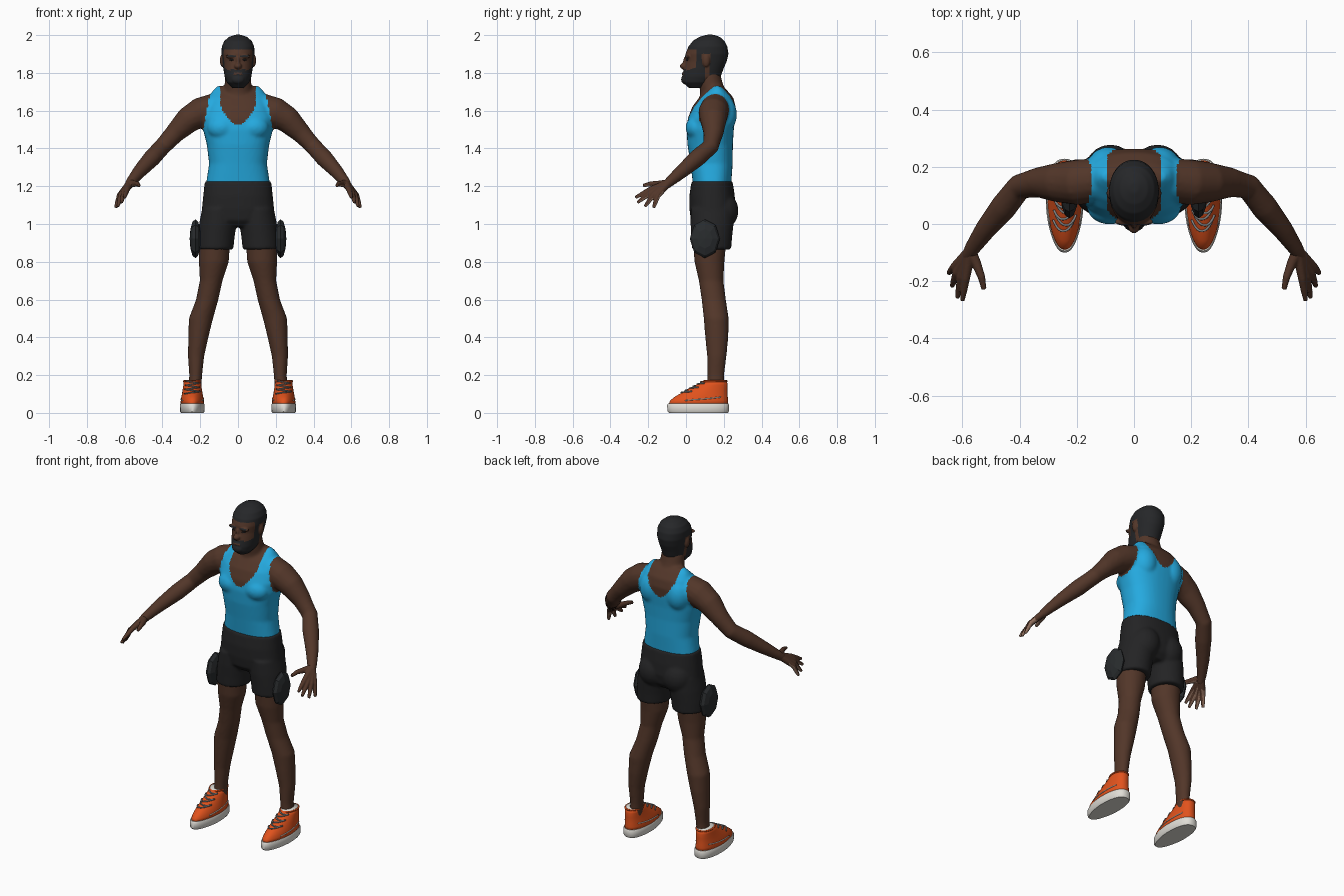
import bpy, bmesh, math
from mathutils import Vector, Matrix

if "Cube" in bpy.data.objects:
    bpy.data.objects.remove(bpy.data.objects["Cube"])


def material(name, *rgb):
    m = bpy.data.materials.new(name)
    m.use_nodes = True
    m.diffuse_color = (*rgb, 1)
    m.node_tree.nodes["Principled BSDF"].inputs["Base Color"].default_value = (*rgb, 1)
    return m


SKIN = material("dark skin", .085, .037, .022)
PALM = material("palm skin", .28, .16, .11)
BLUE = material("vest blue", .018, .4, .74)
BLACK = material("shorts black", .017, .017, .018)
HAIR = material("hair charcoal", .019, .02, .022)
PAD = material("pad charcoal", .022, .025, .027)
ORANGE = material("shoe orange", .75, .085, .012)
WHITE = material("sole white", .75, .73, .68)
GREY = material("lace grey", .22, .22, .22)


# ---- mesh helpers ----
def bridge(bm, loops):
    rows = [[bm.verts.new(p) for p in loop] for loop in loops]
    n = len(rows[0])
    for a, b in zip(rows, rows[1:]):
        for i in range(n):
            j = (i + 1) % n
            bm.faces.new((a[i], a[j], b[j], b[i]))
    bm.faces.new(rows[0][::-1])
    bm.faces.new(rows[-1])


def ring_point(t, x, y, z, rx, ry, e=2, taper=0):
    c, s = math.cos(t), math.sin(t)
    px = math.copysign(abs(c) ** (2 / e), c) * rx * (1 + taper * min(s, 0))
    return Vector((x + px, y + math.copysign(abs(s) ** (2 / e), s) * ry, z))


def loft(bm, rings, e=2, taper=0, n=40):
    bridge(bm, [[ring_point(math.tau * i / n, *r, e, taper) for i in range(n)] for r in rings])


def tube(bm, path, s=1, n=16):
    pts = [Vector((s * p[0], p[1], p[2])) for p in path]
    loops = []
    for i, p in enumerate(pts):
        d = (pts[min(i + 1, len(pts) - 1)] - pts[max(i - 1, 0)]).normalized()
        u = d.cross(Vector((.1, .3, 1))).normalized()
        v = d.cross(u)
        r = path[i][3]
        loops.append([p + r * (u * math.cos(math.tau * k / n) + v * math.sin(math.tau * k / n))
                      for k in range(n)])
    bridge(bm, loops)


def ball(bm, centre, size, u=20, v=12, turn=Matrix.Identity(4)):
    m = Matrix.Translation(centre) @ Matrix.Diagonal((*size, 1)) @ turn
    bmesh.ops.create_uvsphere(bm, u_segments=u, v_segments=v, radius=1, matrix=m)


def paint(mesh, mats, rule):
    for m in mats:
        mesh.materials.append(m)
    if rule:
        for p in mesh.polygons:
            p.material_index = rule(p.center, p.normal)


def finish(name, bm, mats, rule=None, voxel=0, smooth=3, flat=False):
    """Make the object; with a voxel size, fuse its overlapping volumes."""
    bmesh.ops.recalc_face_normals(bm, faces=bm.faces)
    ob = bpy.data.objects.new(name, bpy.data.meshes.new(name))
    bm.to_mesh(ob.data)
    bm.free()
    bpy.context.collection.objects.link(ob)
    if voxel:
        mod = ob.modifiers.new("fuse", 'REMESH')
        mod.mode, mod.voxel_size = 'VOXEL', voxel
        mod = ob.modifiers.new("soften", 'SMOOTH')
        mod.factor, mod.iterations = .5, smooth
        deps = bpy.context.evaluated_depsgraph_get()
        fused = bpy.data.meshes.new_from_object(ob.evaluated_get(deps))
        ob.modifiers.clear()
        ob.data = fused
        fused.materials.clear()
    paint(ob.data, mats, rule)
    ob.data.polygons.foreach_set("use_smooth", [not flat] * len(ob.data.polygons))
    return ob


SIDES = ((1, "left_"), (-1, "right_"))

# ---- body: torso, neck, arms and legs, with the vest as painted faces ----
bm = bmesh.new()
loft(bm, [(0, y, z, rx, ry) for z, y, rx, ry in (
    (1.15, .14, .165, .1), (1.22, .138, .168, .102), (1.32, .135, .153, .112),
    (1.42, .128, .165, .12), (1.5, .128, .185, .125), (1.56, .135, .19, .125),
    (1.62, .148, .175, .115), (1.67, .16, .155, .09), (1.71, .165, .13, .05),
    (1.73, .165, .11, .025))], e=2.4)
loft(bm, [(0, .15, 1.6, .09, .08), (0, .143, 1.7, .075, .068),
          (0, .13, 1.75, .07, .063), (0, .12, 1.8, .066, .06)])
for s, _ in SIDES:
    ball(bm, (s * .085, .06, 1.51), (.08, .062, .065))
    ball(bm, (s * .09, .195, 1.58), (.075, .075, .1))
    tube(bm, [(.08, .16, 1.63, .075), (.2, .145, 1.59, .08), (.265, .145, 1.55, .07),
              (.335, .145, 1.48, .053), (.4, .13, 1.41, .045), (.455, .06, 1.35, .047),
              (.52, -.02, 1.28, .037), (.565, -.085, 1.225, .028), (.585, -.12, 1.195, .022)], s)
    loft(bm, [(s * x, y, z, rx, ry) for x, y, z, rx, ry in (
        (.105, .13, 1, .085, .09), (.125, .125, .9, .083, .088), (.128, .124, .8, .079, .079),
        (.142, .133, .7, .06, .065), (.163, .147, .6, .059, .064), (.196, .16, .5, .064, .066),
        (.21, .163, .4, .053, .061), (.222, .163, .3, .043, .051),
        (.224, .158, .2, .034, .044), (.23, .155, .1, .034, .044))])


def vest(c, _):
    ax, front = abs(c.x), c.y < .15
    dip = c.z - (1.525 if front else 1.565)
    neck = dip > 0 and ax < .092 * min(1, math.sqrt(dip / .1))
    arm = ax > min(.2, .142 + .19 * (1.72 - c.z))
    return 0 if neck or arm or c.z < 1.1 else 1


finish("body", bm, [SKIN, BLUE], vest, voxel=.009, smooth=4)

# ---- shorts ----
bm = bmesh.new()
loft(bm, [(0, y, z, rx, ry) for z, y, rx, ry in (
    (1.225, .138, .176, .109), (1.15, .138, .184, .12), (1.08, .14, .191, .122),
    (1.02, .138, .17, .112), (.985, .138, .1, .08))], e=2.3)
for s, _ in SIDES:
    ball(bm, (s * .082, .188, 1.07), (.09, .09, .1))
    loft(bm, [(s * x, y, z, rx, ry) for x, y, z, rx, ry in (
        (.1, .14, 1.08, .09, .115), (.107, .138, 1, .099, .114),
        (.116, .136, .93, .098, .108), (.121, .135, .865, .096, .104))])
finish("shorts", bm, [BLACK], voxel=.009, smooth=3)

# ---- head with painted hair, brows and beard ----
bm = bmesh.new()
loft(bm, [(0, y, z, rx, ry) for z, y, rx, ry in (
    (1.72, .06, .032, .045), (1.75, .067, .06, .085), (1.78, .082, .071, .102),
    (1.82, .093, .077, .105), (1.86, .106, .081, .109), (1.9, .111, .087, .114),
    (1.94, .116, .086, .103), (1.97, .12, .072, .083), (1.99, .125, .048, .055),
    (2.002, .127, .015, .018))], e=2.1)
ball(bm, (0, -.01, 1.836), (.02, .023, .017))
ball(bm, (0, -.001, 1.858), (.011, .015, .03))
ball(bm, (0, -.004, 1.765), (.035, .022, .025))
ball(bm, (0, -.006, 1.795), (.028, .016, .012))
for s, _ in SIDES:
    ball(bm, (s * .035, .008, 1.887), (.033, .014, .01))
    ball(bm, (s * .083, .107, 1.865), (.013, .02, .034))


def hairline(c, _):
    ax, y, z = abs(c.x), c.y, c.z
    if ax > .081 and .085 < y < .13 and 1.825 < z < 1.9:
        return 0
    edge = 1.925 if y < .055 else 1.83 if y < .09 else 1.9 if y < .125 else 1.785
    beard = y < .1 and z < 1.812 + .3 * max(0, min(y, .09))
    tache = ax < .04 and 1.8 < z < 1.822 and y < .02
    nose = ax < .02 and z > 1.816
    lips = ax < .022 and 1.791 < z < 1.801 and y < 0
    brow = .013 < ax < .055 and 1.884 < z < 1.894 and y < .04
    return 1 if z > edge or brow or ((beard or tache) and not (nose or lips)) else 0


finish("head", bm, [SKIN, HAIR], hairline, voxel=.0045, smooth=3)

for s, side in SIDES:
    # ---- eyes ----
    bm = bmesh.new()
    ball(bm, (s * .032, .007, 1.869), (.014, .007, .005))
    finish(side + "eye", bm, [HAIR])

    # ---- hand: fingers and thumb fused into a palm ----
    bm = bmesh.new()
    wrist = (.572, -.095, 1.216, .021)
    for knuckle, tip in (((.588, -.19, 1.182), (.6, -.268, 1.14)),
                         ((.604, -.185, 1.167), (.617, -.258, 1.113)),
                         ((.619, -.17, 1.157), (.636, -.218, 1.092)),
                         ((.628, -.15, 1.15), (.648, -.172, 1.086))):
        tube(bm, [wrist, (*knuckle, .015), (*Vector(knuckle).lerp(tip, .55), .012), (*tip, .008)], s)
    tube(bm, [wrist, (.55, -.14, 1.213, .017), (.533, -.185, 1.213, .013),
              (.524, -.228, 1.203, .009)], s)
    lower = Vector((s * .3, .5, -.8))
    finish(side + "hand", bm, [SKIN, PALM],
           lambda c, n: int(n.dot(lower) > .5 and c.y < -.12), voxel=.004, smooth=2)

    # ---- hip pad ----
    bm = bmesh.new()
    ball(bm, (s * .226, .1, .922), (.03, .08, .103), 8, 6, Matrix.Rotation(math.pi / 2, 4, 'Y'))
    finish(side + "hip_pad", bm, [PAD], flat=True)

    # ---- shoe: sole, upper, laces and side stripes ----
    def shoe_rings(rows):
        return [(s * .242, (a + b) / 2, z, w, (b - a) / 2) for z, a, b, w in rows]

    bm = bmesh.new()
    loft(bm, shoe_rings([(0, -.09, .222, .06), (.008, -.098, .227, .065),
                         (.042, -.1, .228, .066), (.05, -.094, .224, .062)]), 2.5, .3)
    sole = finish(side + "shoe_sole", bm, [WHITE])
    sole.data.shade_smooth()

    upper = shoe_rings([(.04, -.092, .222, .063), (.065, -.085, .222, .061),
                        (.085, -.06, .221, .058), (.1, -.035, .22, .055),
                        (.122, .005, .22, .051), (.148, .055, .221, .047),
                        (.172, .095, .215, .044)])
    bm = bmesh.new()
    loft(bm, upper, 2.3, .25)
    finish(side + "shoe_upper", bm, [ORANGE, WHITE], lambda c, n: int(n.z > .9 and c.z > .165))

    def on_upper(z, angle, lift=1.03):
        for a, b in zip(upper, upper[1:]):
            if z <= b[2]:
                f = (z - a[2]) / (b[2] - a[2])
                x, y, _, rx, ry = (p + (q - p) * f for p, q in zip(a, b))
                return ring_point(math.radians(angle), x, y, z, rx * lift, ry * lift, 2.3, .25)

    bm = bmesh.new()
    for i in range(6):
        z, slant = .108 + i * .011, .006 * (-1) ** i
        tube(bm, [(*on_upper(z + slant * (a + 90) / 55, a), .0042)
                  for a in range(-145, -30, 10)], n=8)
    finish(side + "shoe_laces", bm, [GREY])

    bm = bmesh.new()
    for first, last in ((-25, 45), (205, 135)):
        tube(bm, [(*on_upper(.066 + .018 * k / 8, first + (last - first) * k / 8, 1.01), .003)
                  for k in range(9)], n=8)
    finish(side + "shoe_stripes", bm, [WHITE])

    # ---- collar trim around the ankle opening ----
    bm = bmesh.new()
    tube(bm, [(*on_upper(.168, a, 1), .005) for a in range(-60, 245, 15)], n=8)
    finish(side + "shoe_collar", bm, [ORANGE])

# ---- crisp edges on the soles ----
bpy.ops.object.select_all(action='DESELECT')
for _, side in SIDES:
    ob = bpy.data.objects[side + "shoe_sole"]
    ob.select_set(True)
    bpy.context.view_layer.objects.active = ob
bpy.ops.object.shade_smooth_by_angle(angle=math.radians(40))
